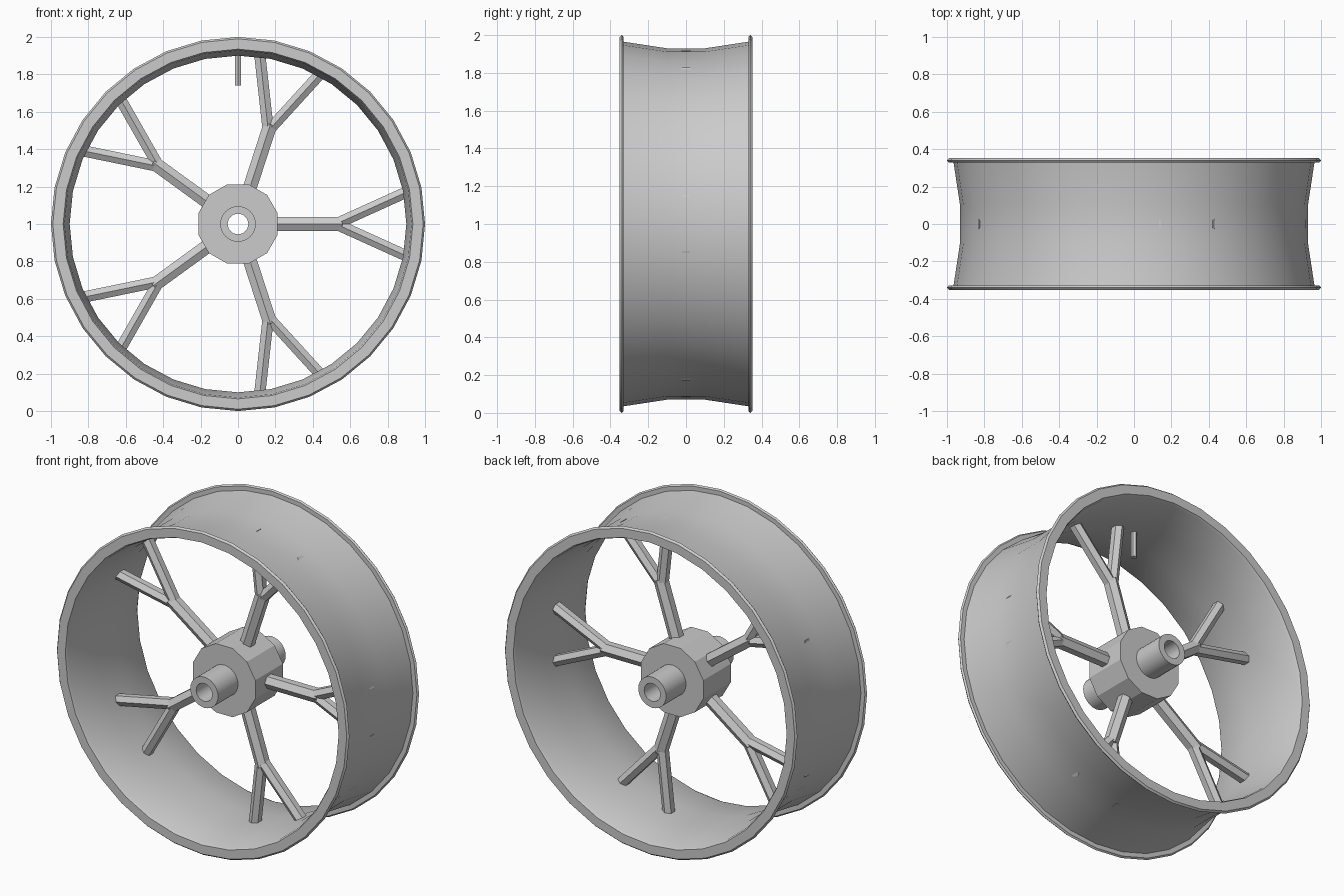
import bpy, bmesh, math
from mathutils import Vector

if "Cube" in bpy.data.objects:
    bpy.data.objects.remove(bpy.data.objects["Cube"])

CENTRE = Vector((0, 0, 1))
metal = bpy.data.materials.new("light grey metal")
metal.diffuse_color = (0.6, 0.6, 0.6, 1)
metal.use_nodes = True
metal.node_tree.nodes["Principled BSDF"].inputs["Base Color"].default_value = metal.diffuse_color


def finish(bm, name, smooth=None):
    bmesh.ops.recalc_face_normals(bm, faces=bm.faces)
    me = bpy.data.meshes.new(name)
    bm.to_mesh(me)
    bm.free()
    me.materials.append(metal)
    ob = bpy.data.objects.new(name, me)
    bpy.context.collection.objects.link(ob)
    if smooth:
        bpy.ops.object.select_all(action='DESELECT')
        ob.select_set(True)
        bpy.context.view_layer.objects.active = ob
        bpy.ops.object.shade_smooth_by_angle(angle=math.radians(smooth))
    return ob


def lathe(name, profile, segs, offset=0.0, smooth=None):
    """Spin a closed (radius, y) profile around the wheel axis."""
    bm = bmesh.new()
    rings = []
    for i in range(segs):
        a = 2 * math.pi * i / segs + offset
        rings.append([bm.verts.new(CENTRE + Vector((r * math.cos(a), y, r * math.sin(a))))
                      for r, y in profile])
    n = len(profile)
    for i in range(segs):
        p, q = rings[i], rings[(i + 1) % segs]
        for j in range(n):
            k = (j + 1) % n
            bm.faces.new((p[j], p[k], q[k], q[j]))
    return finish(bm, name, smooth)


def add_bar(bm, a, b, half_width, half_depth):
    """Six-sided bar in the wheel plane with a ridge facing front and back."""
    a, b = Vector(a), Vector(b)
    side = (b - a).normalized().cross(Vector((0, 1, 0)))
    section = [(0, -1), (1, -0.5), (1, 0.5), (0, 1), (-1, 0.5), (-1, -0.5)]
    ends = [[bm.verts.new(p + side * (s * half_width) + Vector((0, d * half_depth, 0)))
             for s, d in section] for p in (a, b)]
    for i in range(6):
        j = (i + 1) % 6
        bm.faces.new((ends[0][i], ends[0][j], ends[1][j], ends[1][i]))
    bm.faces.new(ends[0])
    bm.faces.new(ends[1])


def polar(r, deg):
    a = math.radians(deg)
    return CENTRE + Vector((r * math.cos(a), 0, r * math.sin(a)))


# Rim: waisted barrel with a thin flange on each edge
half = [(0.93, 0.10), (0.965, 0.33), (0.992, 0.33), (1.0, 0.34), (0.99, 0.352),
        (0.935, 0.352), (0.927, 0.335), (0.90, 0.10)]
profile = half + [(r, -y) for r, y in reversed(half)]
lathe("rim", profile, 32, smooth=30)

# Hub and hollow axle tube
lathe("hub", [(0.22, -0.135), (0.22, 0.135), (0.075, 0.135), (0.075, -0.135)],
      12, math.radians(15))
lathe("axle_tube", [(0.095, -0.33), (0.095, 0.33), (0.055, 0.33), (0.055, -0.33)],
      24, smooth=30)

# Five forked spokes
for n in range(5):
    ang = 72 * n
    bm = bmesh.new()
    add_bar(bm, polar(0.18, ang), polar(0.56, ang), 0.037, 0.043)
    for s in (-1, 1):
        add_bar(bm, polar(0.545, ang + s), polar(0.922, ang + s * 10.8), 0.03, 0.038)
    finish(bm, f"forked_spoke_{n + 1}")

# Valve stem at the top of the rim
bm = bmesh.new()
add_bar(bm, (0, 0, 1.74), (0, 0, 1.915), 0.016, 0.018)
finish(bm, "valve_stem")
